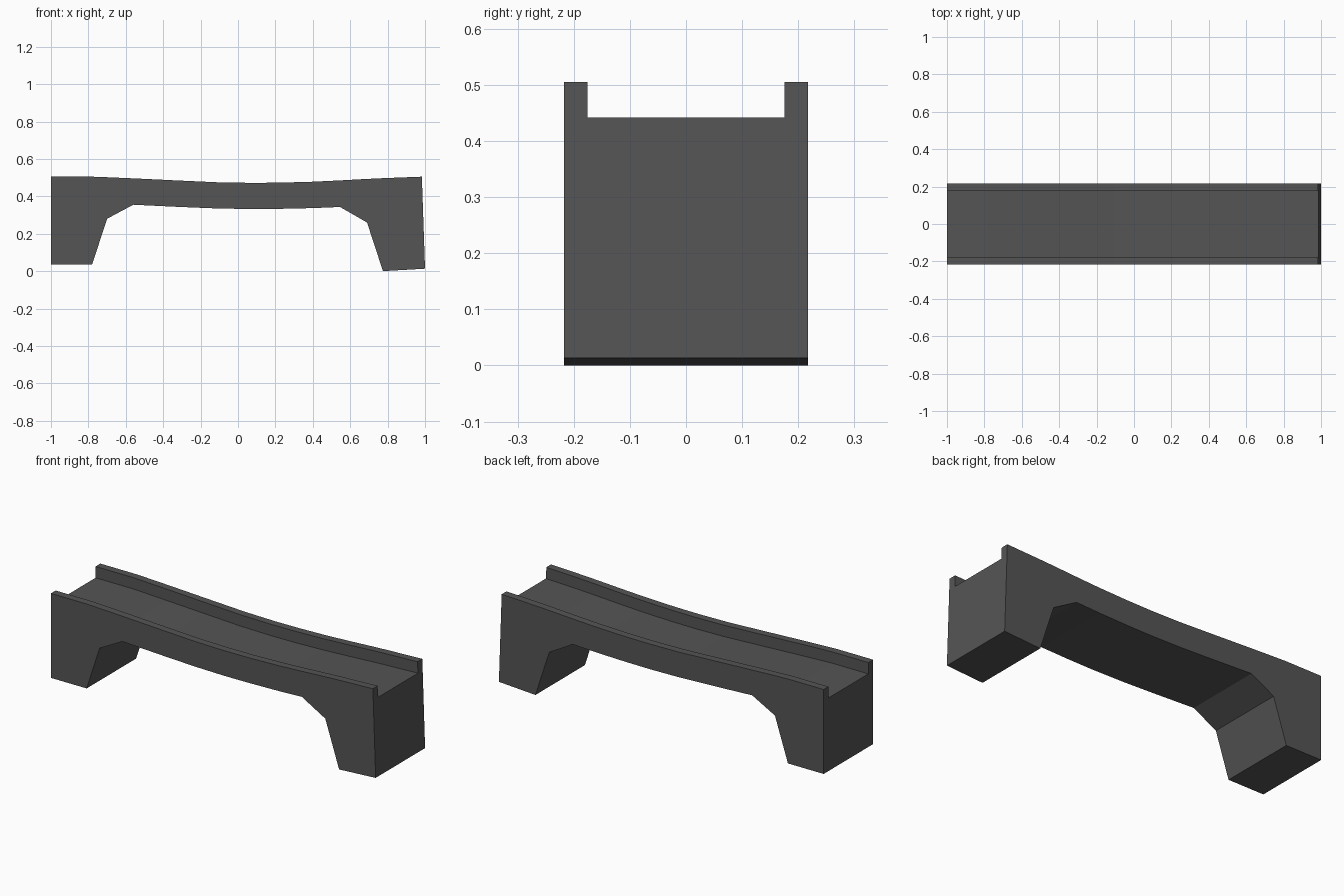
import bpy, bmesh

if "Cube" in bpy.data.objects:
    bpy.data.objects.remove(bpy.data.objects["Cube"])

HALF, INNER, CURB = 0.2175, 0.1755, 0.063   # half width, deck half width, curb height

# Stations along the bridge: (x bottom, z bottom, x top, z top)
stations = [
    (-1.00, 0.035, -1.00, 0.505),
    (-0.78, 0.035, -0.78, 0.505),
    (-0.70, 0.280, -0.70, 0.502),
    (-0.56, 0.355, -0.56, 0.496),
    (-0.33, 0.344, -0.33, 0.485),
    (-0.11, 0.335, -0.11, 0.475),
    (0.07, 0.332, 0.07, 0.472),
    (0.22, 0.333, 0.22, 0.473),
    (0.40, 0.337, 0.40, 0.478),
    (0.545, 0.343, 0.545, 0.485),
    (0.69, 0.260, 0.69, 0.493),
    (0.775, 0.000, 0.775, 0.497),
    (1.00, 0.013, 0.983, 0.505),
]


def section(xb, zb, xt, zt):
    """Channel cross-section: underside, two curbs, sunken deck."""
    zd = zt - CURB
    xd = xt + (xb - xt) * CURB / (zt - zb)
    return [(xb, -HALF, zb), (xb, HALF, zb), (xt, HALF, zt), (xt, INNER, zt),
            (xd, INNER, zd), (xd, -INNER, zd), (xt, -INNER, zt), (xt, -HALF, zt)]


# Bridge body lofted through the stations, closed at both ends
bm = bmesh.new()
rings = [[bm.verts.new(p) for p in section(*s)] for s in stations]
for a, b in zip(rings, rings[1:]):
    for i in range(8):
        j = (i + 1) % 8
        bm.faces.new((a[i], a[j], b[j], b[i]))
bm.faces.new(rings[0])
bm.faces.new(rings[-1])
bmesh.ops.recalc_face_normals(bm, faces=bm.faces)

mesh = bpy.data.meshes.new("bridge")
bm.to_mesh(mesh)
bm.free()
bridge = bpy.data.objects.new("bridge", mesh)
bpy.context.collection.objects.link(bridge)

# Dark stone colour
mat = bpy.data.materials.new("dark_stone")
mat.diffuse_color = (0.09, 0.09, 0.09, 1)
mat.use_nodes = True
mat.node_tree.nodes["Principled BSDF"].inputs["Base Color"].default_value = mat.diffuse_color
mesh.materials.append(mat)
